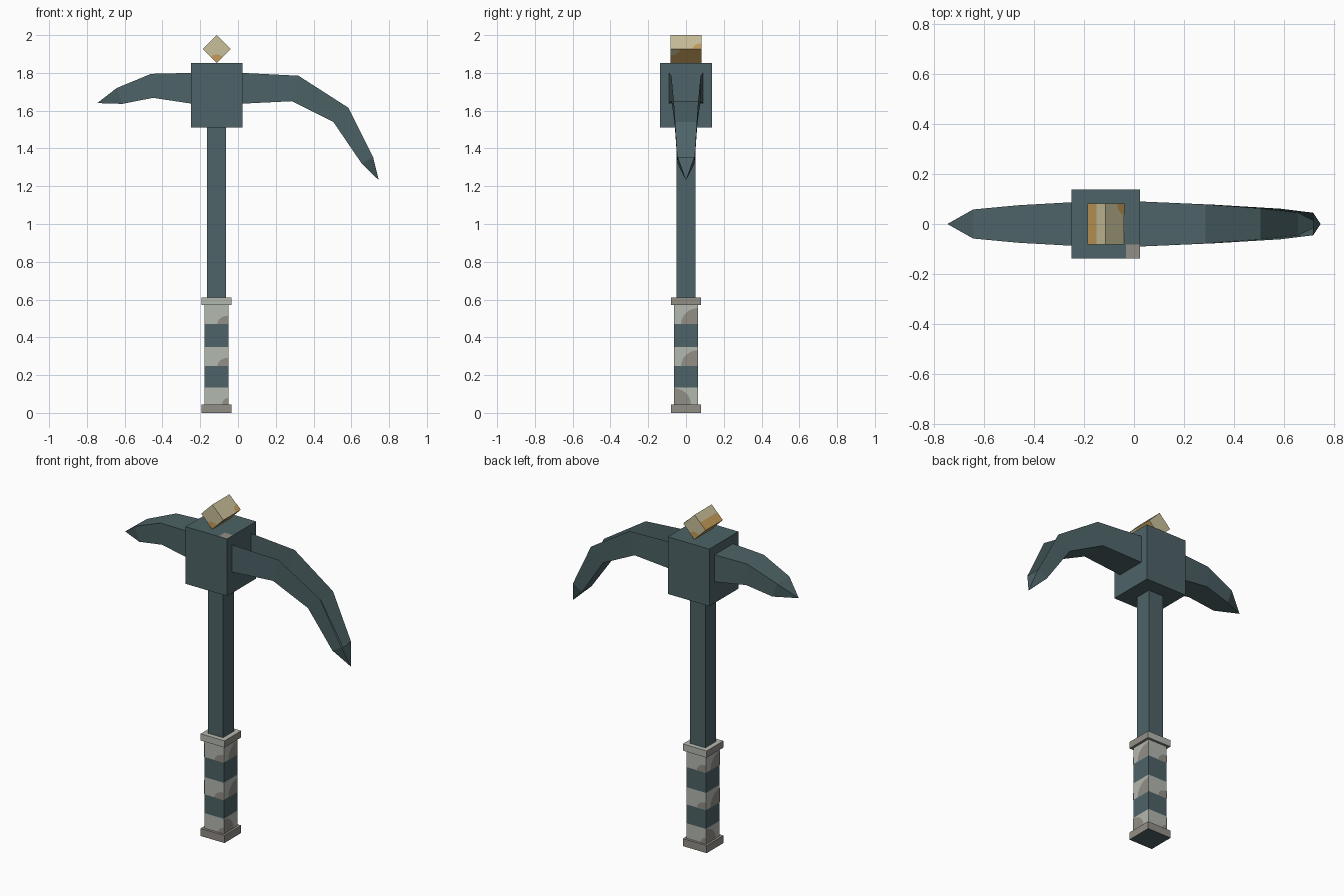
import bpy, bmesh, math
from mathutils import Vector, Matrix

if "Cube" in bpy.data.objects:
    bpy.data.objects.remove(bpy.data.objects["Cube"], do_unlink=True)


def material(name, rgb):
    m = bpy.data.materials.new(name)
    m.use_nodes = True
    m.diffuse_color = (*rgb, 1)
    m.node_tree.nodes["Principled BSDF"].inputs["Base Color"].default_value = (*rgb, 1)
    return m


TEAL = material("dark teal metal", (0.075, 0.125, 0.135))
LIGHT = material("light grey wrap", (0.45, 0.48, 0.43))
GREY = material("warm grey wrap", (0.29, 0.27, 0.24))
CREAM = material("cream crystal", (0.58, 0.52, 0.32))
OCHRE = material("ochre crystal", (0.55, 0.33, 0.10))


def finish(name, bm, mats, rule=None):
    if rule:
        bm.normal_update()
        for f in bm.faces:
            f.material_index = rule(f)
    mesh = bpy.data.meshes.new(name)
    bm.to_mesh(mesh)
    bm.free()
    for m in mats:
        mesh.materials.append(m)
    ob = bpy.data.objects.new(name, mesh)
    bpy.context.collection.objects.link(ob)
    return ob


CX = -0.113  # shared handle axis


def column(name, half, z0, z1, mats, rule=None):
    """Square box around the handle axis."""
    bm = bmesh.new()
    mat = Matrix.Translation((CX, 0, (z0 + z1) / 2)) @ Matrix.Diagonal((2 * half, 2 * half, z1 - z0, 1))
    bmesh.ops.create_cube(bm, size=1, matrix=mat)
    return finish(name, bm, mats, rule)


def patch(name, corner, u, v, normal, mat, frame=Matrix(), square=False):
    """Thin quarter-round (or square) plate growing from a corner along u and v."""
    u, v, n = Vector(u), Vector(v), Vector(normal)
    o = Vector(corner) + n * 0.002
    if square:
        pts = [o, o + u, o + u + v, o + v]
    else:
        arc = [i * math.pi / 12 for i in range(7)]
        pts = [o] + [o + u * math.cos(t) + v * math.sin(t) for t in arc]
    if u.cross(v).dot(n) < 0:
        pts.reverse()
    bm = bmesh.new()
    bm.faces.new([bm.verts.new(frame @ p) for p in pts])
    return finish(name, bm, [mat])


def arm(name, stations, tip, open_top):
    """Tapered blade: stations are (top x, top z, bottom x, bottom z, half width)."""
    bm = bmesh.new()
    rings = []
    for xt, zt, xb, zb, w in stations:
        rings.append([bm.verts.new(p) for p in ((xt, -w, zt), (xt, w, zt), (xb, w, zb), (xb, -w, zb))])
    for a, b in zip(rings, rings[1:]):
        for i in range(1 if open_top else 0, 4):
            j = (i + 1) % 4
            bm.faces.new((a[i], a[j], b[j], b[i]))
    point = bm.verts.new(tip)
    for i in range(4):
        bm.faces.new((rings[-1][i], rings[-1][(i + 1) % 4], point))
    bmesh.ops.recalc_face_normals(bm, faces=bm.faces)
    return finish(name, bm, [TEAL])


# Handle shaft and head block
column("shaft", 0.05, 0.6, 1.53, [TEAL])
column("head_block", 0.137, 1.512, 1.853, [TEAL])
patch("head_corner_chip", (0.024, -0.137, 1.853), (-0.055, 0, 0), (0, 0.055, 0), (0, 0, 1), GREY, square=True)

# Blades: the long one is a channel, closed at its point
arm("long_blade", [(0.02, 1.80, 0.02, 1.637, 0.09), (0.32, 1.785, 0.285, 1.65, 0.077),
                   (0.585, 1.615, 0.505, 1.54, 0.061), (0.715, 1.355, 0.655, 1.32, 0.045)],
    (0.745, 0, 1.232), True)
arm("short_blade", [(-0.245, 1.80, -0.245, 1.637, 0.087), (-0.46, 1.795, -0.45, 1.668, 0.075),
                    (-0.642, 1.72, -0.612, 1.636, 0.058)],
    (-0.745, 0, 1.64), False)

# Grip collars
column("bottom_collar", 0.079, 0, 0.045, [GREY, TEAL], lambda f: int(f.normal.z < -0.5))
column("top_collar", 0.079, 0.57, 0.61, [LIGHT, GREY],
       lambda f: int(abs(f.normal.x) > 0.5 or f.normal.z < -0.5))

# Striped grip with mottled pale bands
G = 0.064
levels = [0.045, 0.135, 0.247, 0.35, 0.47, 0.57]
for k, (z0, z1) in enumerate(zip(levels, levels[1:])):
    pale = k % 2 == 0
    column("grip_band_%d" % (k + 1), G, z0, z1, [LIGHT if pale else TEAL])
    if not pale:
        continue
    for s in range(4):
        turn = Matrix.Translation((CX, 0, 0)) @ Matrix.Rotation(s * math.pi / 2, 4, 'Z')
        wide, high = (0.09, 0.085) if s % 2 else (0.06, 0.045)
        if k == 0 and s % 2 == 0:
            wide, high = 0.035, 0.035
        # on the sides the mottling hangs from the other edge on alternate bands
        side = -1 if s % 2 and k == 0 else 1
        patch("grip_mottle_%d_%d" % (k + 1, s + 1), (side * G, -G, z0),
              (-side * wide, 0, 0), (0, 0, high), (0, -1, 0), GREY, turn)

# Crystal standing on its edge, one upper face half ochre
A, L = 0.052, 0.081
frame = Matrix.Translation((CX, 0, 1.9265)) @ Matrix.Rotation(math.pi / 4, 4, 'Y')
bm = bmesh.new()
bmesh.ops.create_cube(bm, size=2, matrix=Matrix.Diagonal((A, L, A, 1)))
bmesh.ops.bisect_plane(bm, geom=bm.verts[:] + bm.edges[:] + bm.faces[:],
                       plane_co=(0, 0, 0), plane_no=(0, 0, 1))


def crystal_colour(f):
    n, c = f.normal, f.calc_center_median()
    return int(n.x > 0.5 or n.z < -0.5 or (n.x < -0.5 and c.z < 0))


crystal = finish("crystal", bm, [CREAM, OCHRE], crystal_colour)
crystal.matrix_world = frame
for s in (-1, 1):
    patch("crystal_end_spot_%s" % ("front" if s < 0 else "back"), (A, s * L, -A),
          (-0.045, 0, 0), (0, 0, 0.045), (0, s, 0), OCHRE, frame)
patch("crystal_top_spot", (A, L, A), (-0.04, 0, 0), (0, -0.045, 0), (0, 0, 1), OCHRE, frame)
patch("crystal_side_spot", (A, -L, A), (0, 0.05, 0), (0, 0, -0.045), (1, 0, 0), CREAM, frame)
